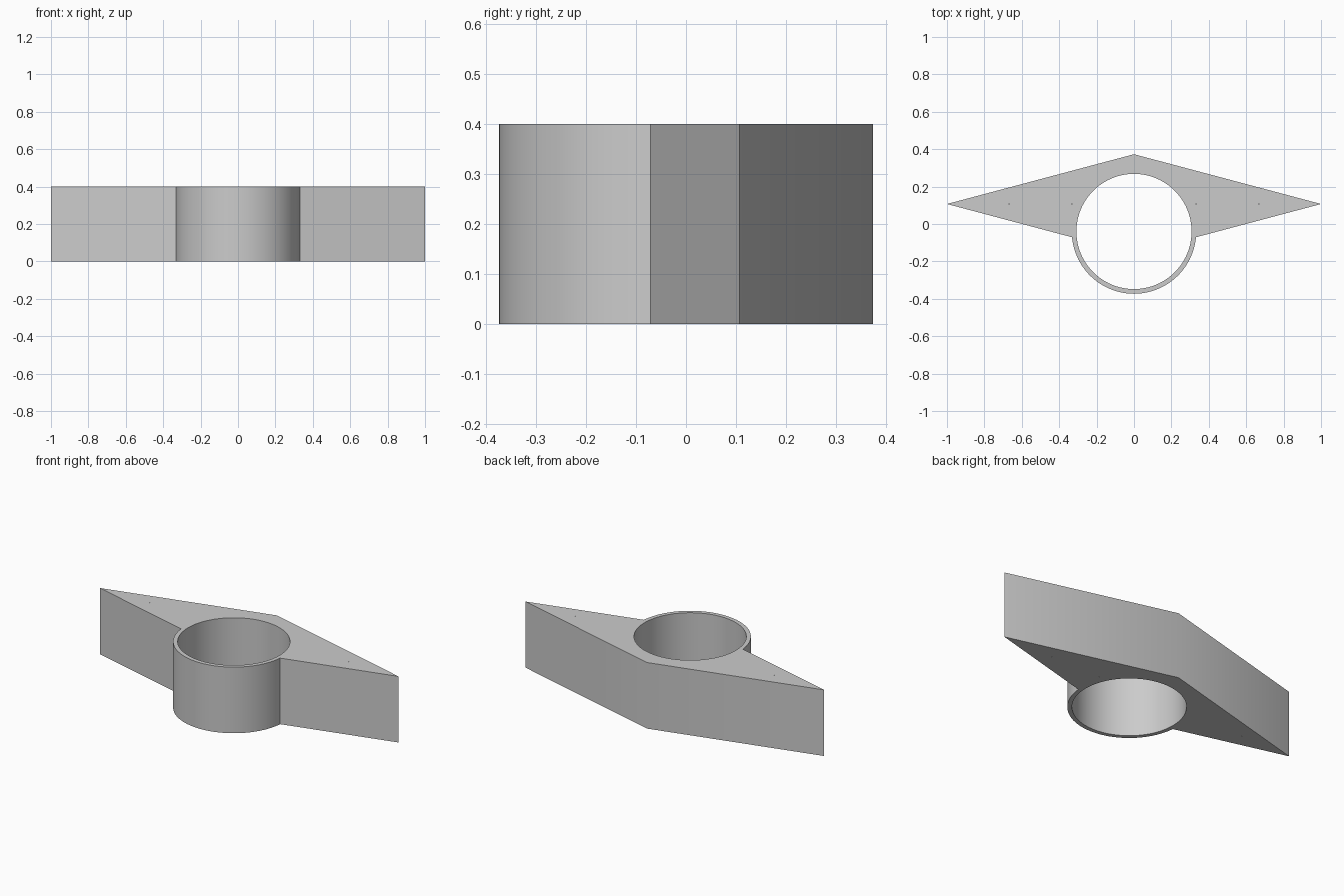
import bpy
import bmesh
import math

HEIGHT = 0.4
CENTRE_Y = -0.04
OUTER, INNER = 0.333, 0.308
TIP_Y, HALF_DEPTH = 0.107, 0.266
SEGMENTS = 96

default = bpy.data.objects.get("Cube")
if default:
    bpy.data.objects.remove(default, do_unlink=True)

grey = bpy.data.materials.new("plain grey")
grey.use_nodes = True
colour = (0.6, 0.6, 0.6, 1)
grey.diffuse_color = colour
grey.node_tree.nodes["Principled BSDF"].inputs["Base Color"].default_value = colour


def prism(name, outline, bottom, top):
    """Extrude a closed counter-clockwise outline between two heights."""
    bm = bmesh.new()
    base = bm.faces.new([bm.verts.new((x, y, bottom)) for x, y in outline])
    result = bmesh.ops.extrude_face_region(bm, geom=[base], use_keep_orig=True)
    raised = [v for v in result["geom"] if isinstance(v, bmesh.types.BMVert)]
    bmesh.ops.translate(bm, verts=raised, vec=(0, 0, top - bottom))
    bmesh.ops.recalc_face_normals(bm, faces=bm.faces)
    mesh = bpy.data.meshes.new(name)
    bm.to_mesh(mesh)
    bm.free()
    mesh.materials.append(grey)
    obj = bpy.data.objects.new(name, mesh)
    bpy.context.collection.objects.link(obj)
    return obj


def arc(x, y, radius, start, end, count):
    step = (end - start) / count
    return [(x + radius * math.cos(start + i * step),
             y + radius * math.sin(start + i * step)) for i in range(count + 1)]


# Pointed wings joined to the round front of the sleeve
slope = HALF_DEPTH
join = 0.0
for _ in range(20):  # angle where the wing's front face meets the sleeve
    wing_y = TIP_Y - slope * (1 - OUTER * math.cos(join))
    join = math.asin((wing_y - CENTRE_Y) / OUTER)
outline = [(1, TIP_Y), (0, TIP_Y + HALF_DEPTH), (-1, TIP_Y)]
outline += arc(0, CENTRE_Y, OUTER, math.pi - join, 2 * math.pi + join, SEGMENTS // 2)
body = prism("winged_sleeve", outline, 0, HEIGHT)

# Round bore and fine pin holes along the wings
cutters = [prism("bore_cutter", arc(0, CENTRE_Y, INNER, 0, math.tau, SEGMENTS)[:-1],
                 -0.1, HEIGHT + 0.1)]
for side in (-1, 1):
    for part in (1, 2):
        hole = arc(side * part / 3, TIP_Y, 0.002, 0, math.tau, 8)[:-1]
        cutters.append(prism("pin_hole_cutter", hole, -0.1, HEIGHT + 0.1))

bpy.ops.object.select_all(action="DESELECT")
bpy.context.view_layer.objects.active = body
body.select_set(True)
for cutter in cutters:
    cutter.hide_render = True
    cut = body.modifiers.new("cut", "BOOLEAN")
    cut.operation = "DIFFERENCE"
    cut.solver = "EXACT"
    cut.object = cutter
    bpy.ops.object.modifier_apply(modifier=cut.name)
    bpy.data.objects.remove(cutter, do_unlink=True)

# Smooth curves and the shallow back ridge, crisp rims
bpy.ops.object.shade_smooth_by_angle(angle=math.radians(30.5))
